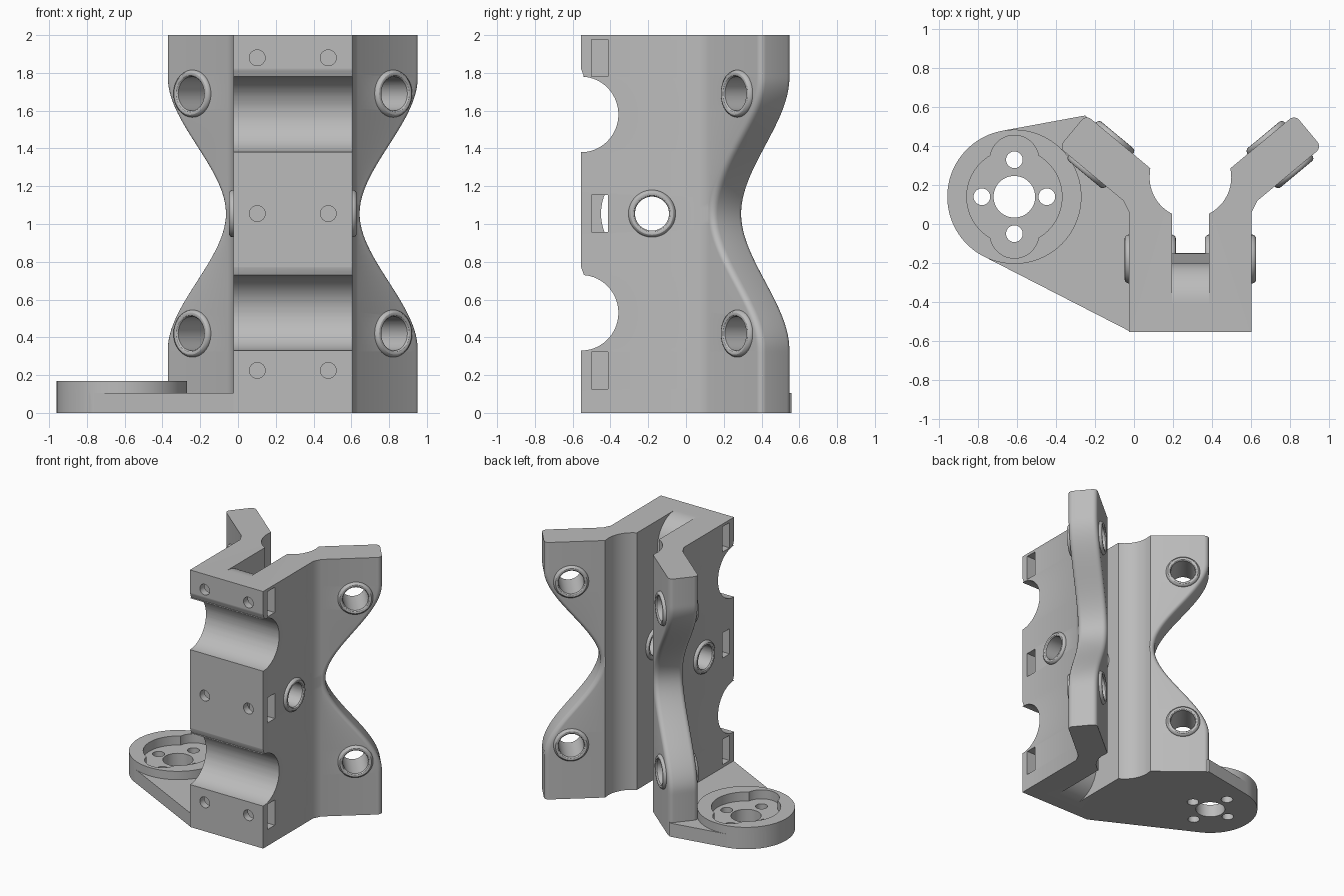
import bpy, bmesh, math
from mathutils import Vector, Matrix

cube = bpy.data.objects.get("Cube")
if cube:
    bpy.data.objects.remove(cube, do_unlink=True)

GREY = (0.5, 0.5, 0.5, 1)
mat = bpy.data.materials.new("plain grey")
mat.use_nodes = True
mat.diffuse_color = GREY
mat.node_tree.nodes["Principled BSDF"].inputs["Base Color"].default_value = GREY

MID_X, MID_Z = 0.29, 1.055
EAR_ROOT = Vector((0.635, 0.12, 0))
ALONG = Vector((0.77, 0.64, 0)).normalized()
ACROSS = Vector((-0.64, 0.77, 0)).normalized()
EAR_THICK = 0.217


def loft(name, rings, closed=False):
    """Skin equal rings of points; cap the ends, or join last to first."""
    bm = bmesh.new()
    loops = [[bm.verts.new(p) for p in ring] for ring in rings]
    n = len(loops[0])
    pairs = list(zip(loops, loops[1:] + loops[:1]))
    for a, b in pairs if closed else pairs[:-1]:
        for i in range(n):
            j = (i + 1) % n
            bm.faces.new((a[i], a[j], b[j], b[i]))
    if not closed:
        bm.faces.new(loops[0])
        bm.faces.new(loops[-1])
    bmesh.ops.recalc_face_normals(bm, faces=bm.faces)
    me = bpy.data.meshes.new(name)
    bm.to_mesh(me)
    bm.free()
    me.materials.append(mat)
    ob = bpy.data.objects.new(name, me)
    bpy.context.collection.objects.link(ob)
    return ob


def frame(centre, direction):
    turn = Vector(direction).to_track_quat('Z', 'Y').to_matrix().to_4x4()
    return Matrix.Translation(Vector(centre)) @ turn


def circle(r, z=0, n=48):
    return [Vector((r * math.cos(2 * math.pi * i / n),
                    r * math.sin(2 * math.pi * i / n), z)) for i in range(n)]


def cylinder(name, centre, direction, r, low, high, n=48):
    m = frame(centre, direction)
    return loft(name, [[m @ p for p in circle(r, z, n)] for z in (low, high)])


def prism(name, outline, low, high, axis):
    def place(p, h):
        return (h, p[0], p[1]) if axis == 'X' else (p[0], p[1], h)
    return loft(name, [[place(p, h) for p in outline] for h in (low, high)])


def boolean(target, tool, operation='DIFFERENCE'):
    mod = target.modifiers.new("join", 'BOOLEAN')
    mod.operation, mod.object, mod.solver = operation, tool, 'EXACT'
    bpy.context.view_layer.objects.active = target
    bpy.ops.object.modifier_apply(modifier=mod.name)
    bpy.data.objects.remove(tool, do_unlink=True)


def smooth(ob):
    bpy.ops.object.select_all(action='DESELECT')
    ob.select_set(True)
    bpy.context.view_layer.objects.active = ob
    bpy.ops.object.shade_smooth_by_angle(angle=math.radians(28))


def mirror(p):
    return Vector((2 * MID_X - p[0], p[1], p[2]))


def ear_length(z):
    t = min(abs(z - MID_Z) / 0.72, 1)
    return 0.03 + 0.4 * (3 * t * t - 2 * t ** 3)


def slot_floor(z):
    """Depth of the rear slot: flared mouths and a round pocket mid-way."""
    d, e = abs(z - MID_Z), min(z, 2 - z)
    if d < 0.27:
        return -0.18 - math.sqrt(0.27 ** 2 - d * d)
    if e < 0.21:
        return -0.41 + math.sqrt(max(0, 0.21 ** 2 - (0.21 - e) ** 2))
    return -0.2 + 0.05 * min(1, (e - 0.21) / 0.46)


def section(z):
    """Y-shaped cross-section at height z."""
    half = [Vector((0.605, -0.555, z)), Vector((0.605, 0.06, z)),
            EAR_ROOT + Vector((0, 0, z))]
    length, r = ear_length(z), 0.035
    for t0, start in ((r, -90), (EAR_THICK - r, 0)):
        for k in range(6):
            a = math.radians(start + 18 * k)
            p = EAR_ROOT + ALONG * (length - r + r * math.cos(a))
            p += ACROSS * (t0 + r * math.sin(a))
            half.append(p + Vector((0, 0, z)))
    half.append(EAR_ROOT + ACROSS * EAR_THICK + Vector((0, 0, z)))
    for k in range(11):
        a = math.radians(-6.3 * k)
        half.append(Vector((MID_X + 0.21 * math.cos(a), 0.24 + 0.21 * math.sin(a), z)))
    half.append(Vector((half[-1].x, slot_floor(z), z)))
    return half + [mirror(p) for p in reversed(half)]


# Main bracket: block, slot and both waisted ears
STEPS = 110
body = loft("bracket_body", [section(1 - math.cos(math.pi * i / STEPS))
                             for i in range(STEPS + 1)])

# Two half-round tube seats across the front
for zc in (0.53, 1.58):
    arc = [(-0.555 + 0.197 * math.cos(math.radians(a)), zc + 0.2 * math.sin(math.radians(a)))
           for a in range(-90, 91, 5)]
    outline = [(-0.7, zc - 0.2)] + arc + [(-0.54, zc + 0.2), (-0.557, zc + 0.245),
                                         (-0.7, zc + 0.245)]
    boolean(body, prism("seat_cutter", outline, -0.2, 0.8, 'X'))

# Front screw holes and the nut slots behind them
for z in (0.225, MID_Z, 1.88):
    for side in (-1, 1):
        x = MID_X + side * 0.188
        boolean(body, cylinder("screw_cutter", (x, -0.6, z), (0, 1, 0), 0.042, 0, 0.26, 24))
        ends = sorted((MID_X + side * 0.075, MID_X + side * 0.4))
        box = [(-0.5, z - 0.098), (-0.412, z - 0.098), (-0.412, z + 0.098), (-0.5, z + 0.098)]
        boolean(body, prism("nut_cutter", box, *ends, 'X'))

# Cross bore, ear bores and a raised rounded collar at each mouth
RIM = [(0.09, -0.01), (0.09, 0.012), (0.096, 0.02), (0.104, 0.023), (0.112, 0.022),
       (0.12, 0.016), (0.125, 0.006), (0.125, -0.01)]


def collar(name, centre, direction):
    m = frame(centre, direction)
    rings = [[m @ p for p in circle(r, h)] for r, h in RIM]
    smooth(loft(name, rings, closed=True))


boolean(body, cylinder("cross_cutter", (MID_X, -0.18, MID_Z), (1, 0, 0), 0.09, -0.5, 0.5))
for side, label in ((1, "left"), (-1, "right")):
    for offset, way, place in ((0.315, 1, "outer"), (0.098, -1, "inner")):
        collar(f"{label}_{place}_pivot_collar",
               (MID_X + side * offset, -0.18, MID_Z), (side * way, 0, 0))
    for z, level in ((0.42, "lower"), (1.69, "upper")):
        outer = EAR_ROOT + ALONG * 0.24 + Vector((0, 0, z))
        inner = outer + ACROSS * EAR_THICK
        if side < 0:
            outer, inner = mirror(outer), mirror(inner)
        axis = (inner - outer).normalized()
        boolean(body, cylinder("ear_cutter", outer, axis, 0.09, -0.1, 0.32))
        collar(f"{label}_{level}_outer_ear_collar", outer, -axis)
        collar(f"{label}_{level}_inner_ear_collar", inner, axis)
smooth(body)

# Foot plate reaching out to a round hub
HX, HY, HR = -0.615, 0.14, 0.345
rim = [(HX + HR * math.cos(math.radians(a)), HY + HR * math.sin(math.radians(a)))
       for a in range(100, 246, 5)]
plate = rim + [(-0.025, -0.55), (0.1, -0.5), (0.05, 0), (-0.02, 0.3), (-0.25, 0.558)]
foot = prism("foot_plate", plate, 0, 0.105, 'Z')
boolean(foot, cylinder("hub", (HX, HY, 0), (0, 0, 1), HR, 0, 0.17, 96), 'UNION')

# Hub recess with two lobes, centre bore and four screw holes
UP = (0, 0, 1)
boolean(foot, cylinder("recess_cutter", (HX, HY, 0), UP, 0.245, 0.1, 0.3, 64))
boolean(foot, cylinder("bore_cutter", (HX, HY, 0), UP, 0.107, -0.1, 0.3))
for side in (-1, 1):
    boolean(foot, cylinder("lobe_cutter", (HX, HY + side * 0.19, 0), UP, 0.126, 0.1, 0.3))
    for dx, dy in ((0.167, 0), (0, 0.19)):
        boolean(foot, cylinder("hole_cutter", (HX + side * dx, HY + side * dy, 0),
                               UP, 0.043, -0.1, 0.3, 24))
smooth(foot)
